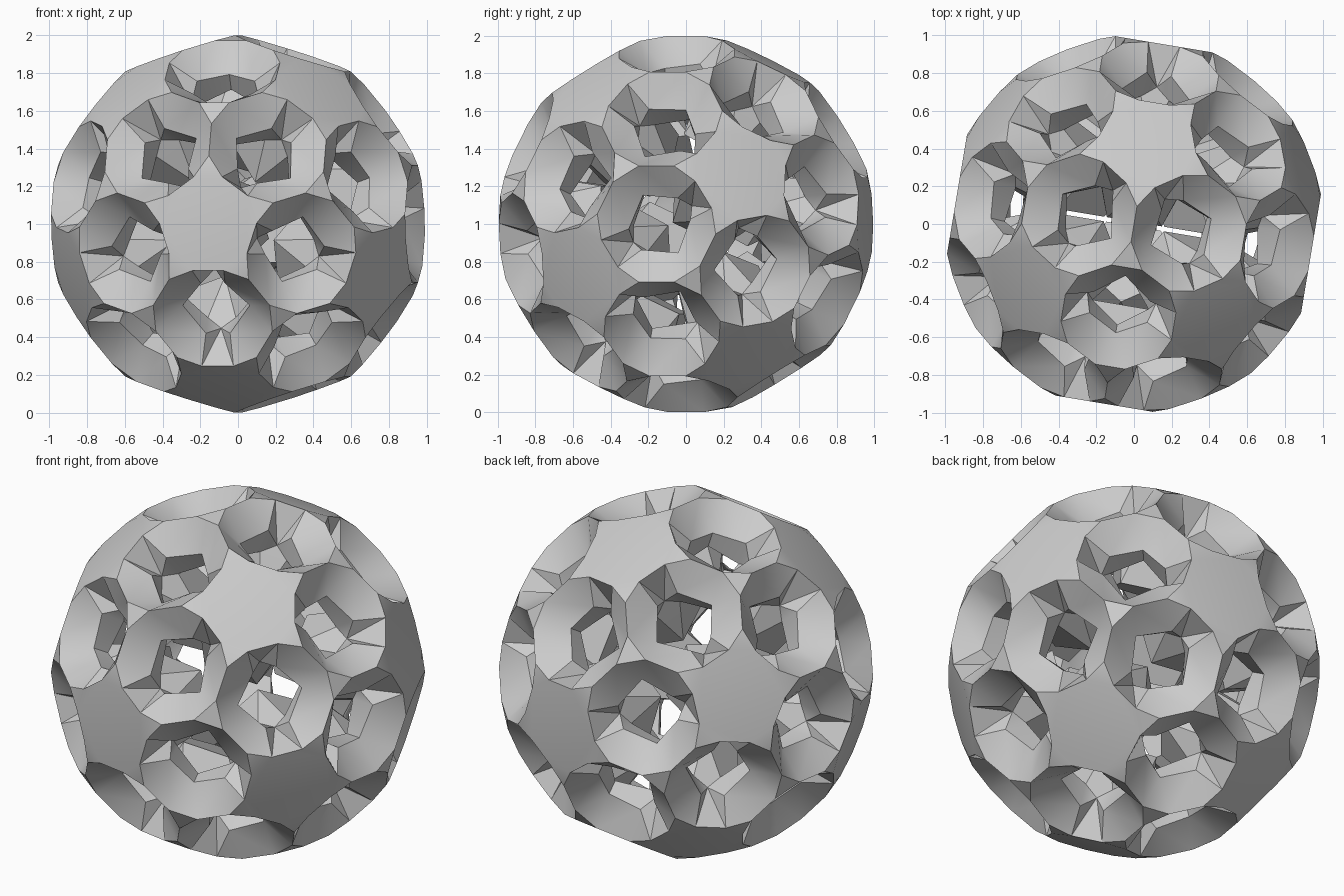
import bpy, bmesh
from math import sin, cos, radians, atan2, sqrt
from mathutils import Vector
from collections import defaultdict
from itertools import combinations

cube = bpy.data.objects.get("Cube")
if cube:
    bpy.data.objects.remove(cube)

# Frame: one five-fold axis points to the front, turned slightly
TURN = radians(9.5)
FRONT = Vector((-sin(TURN), -cos(TURN), 0))
SIDE = Vector((cos(TURN), -sin(TURN), 0))
UP = Vector((0, 0, 1))

# Proportions
RIM = radians(18)          # angular size of each crater
LEAN = radians(74)         # where the rim turns to face a star
EDGE = 0.095               # half length of the ridge between two craters

# Twelve star centres
stars = [FRONT, -FRONT]
for k in range(5):
    a = radians(-18 + 72 * k)
    s = FRONT / sqrt(5) + (SIDE * cos(a) + UP * sin(a)) * 2 / sqrt(5)
    stars += [s, -s]

bm = bmesh.new()
verts = []


def vert(p):
    """Reuse a vertex that already stands at this point."""
    for v in verts:
        if (v.co - p).length < 0.004:
            return v
    verts.append(bm.verts.new(p))
    return verts[-1]


def face(*points):
    bm.faces.new([vert(p) for p in points])


def around(points, axis):
    """Sort points by their angle around an axis."""
    u = axis.orthogonal().normalized()
    w = axis.cross(u)
    return sorted(points, key=lambda p: atan2(p.dot(w), p.dot(u)))


def near(a, b):
    return 0.3 < a.dot(b) < 0.6


groups = defaultdict(list)     # points of the patches shared by several craters
axes = {}


def collect(kind, axis, *points):
    key = (kind,) + tuple(round(c * 50) for c in axis)
    axes[key] = axis
    groups[key] += points


# Thirty craters, one between each pair of neighbouring stars
for s1, s2 in combinations(stars, 2):
    if not near(s1, s2):
        continue
    h = (s1 + s2).normalized()
    corners = [c for c in stars if near(c, s1) and near(c, s2)]
    toward = [(s - h * s.dot(h)).normalized() for s in (s1, s2)]
    notch = [h * 0.75 + v * 0.185 for v in toward]
    wedge = [h * 0.50 + v * 0.014 for v in toward]
    neck, inner, mid, end = {}, {}, {}, {}
    for i, c in enumerate(corners):
        p = (s1 + s2 + c).normalized()
        u = (p - h * p.dot(h)).normalized()
        neck[i] = h * 0.82 + u * 0.18
        inner[i] = h * 0.72 + u * 0.19
        collect("inner triangle", p, inner[i])
        for j, s in enumerate((s1, s2)):
            v = toward[j]
            t = (h + (s + c).normalized()).normalized()
            d = (s - t * s.dot(t)).normalized()
            a, b = t - d * EDGE, t + d * EDGE
            m = h * cos(RIM) + (u * cos(LEAN) + v * sin(LEAN)) * sin(RIM)
            q = (i, j)
            neck[q] = h * 0.85 + u * 0.065 + v * 0.155
            inner[q] = h * 0.70 + u * 0.075 + v * 0.15
            end[q], mid[q] = a, m
            # crater slope beside the ridge, and the opening's wall
            face(a, b, neck[q], neck[i])
            face(b, m, neck[q])
            face(neck[i], neck[q], inner[q], inner[i])
            # side of the notch
            face(m, neck[q], notch[j])
            face(neck[q], notch[j], inner[q])
            collect("outer triangle", p, a)
            collect("star tip", b, b, m)
            collect("star", s, m)
            collect("inner ridge", t, inner[i], inner[q])
            collect("block side", b, inner[q], wedge[j])
            collect("block base", s, wedge[j])
        face(end[i, 0], end[i, 1], neck[i])
    for j in range(2):
        face(mid[0, j], mid[1, j], notch[j])
        face(notch[j], inner[0, j], inner[1, j])
        # pointed wedge reaching under the opening
        face(inner[0, j], inner[1, j], wedge[j])

# Patches between the craters
for key, points in groups.items():
    unique = {vert(p): p for p in points}.values()
    face(*around(unique, axes[key]))

bmesh.ops.recalc_face_normals(bm, faces=bm.faces)
mesh = bpy.data.meshes.new("cratered_ball")
bm.to_mesh(mesh)
bm.free()

# One plain grey
grey = bpy.data.materials.new("plain grey")
grey.use_nodes = True
colour = (0.6, 0.6, 0.6, 1)
grey.diffuse_color = colour
grey.node_tree.nodes["Principled BSDF"].inputs["Base Color"].default_value = colour
mesh.materials.append(grey)

ball = bpy.data.objects.new("cratered_ball", mesh)
ball.location.z = 1
bpy.context.collection.objects.link(ball)

# Soft shading across the shallow facets
bpy.ops.object.select_all(action='DESELECT')
ball.select_set(True)
bpy.context.view_layer.objects.active = ball
bpy.ops.object.shade_smooth_by_angle(angle=radians(30))
